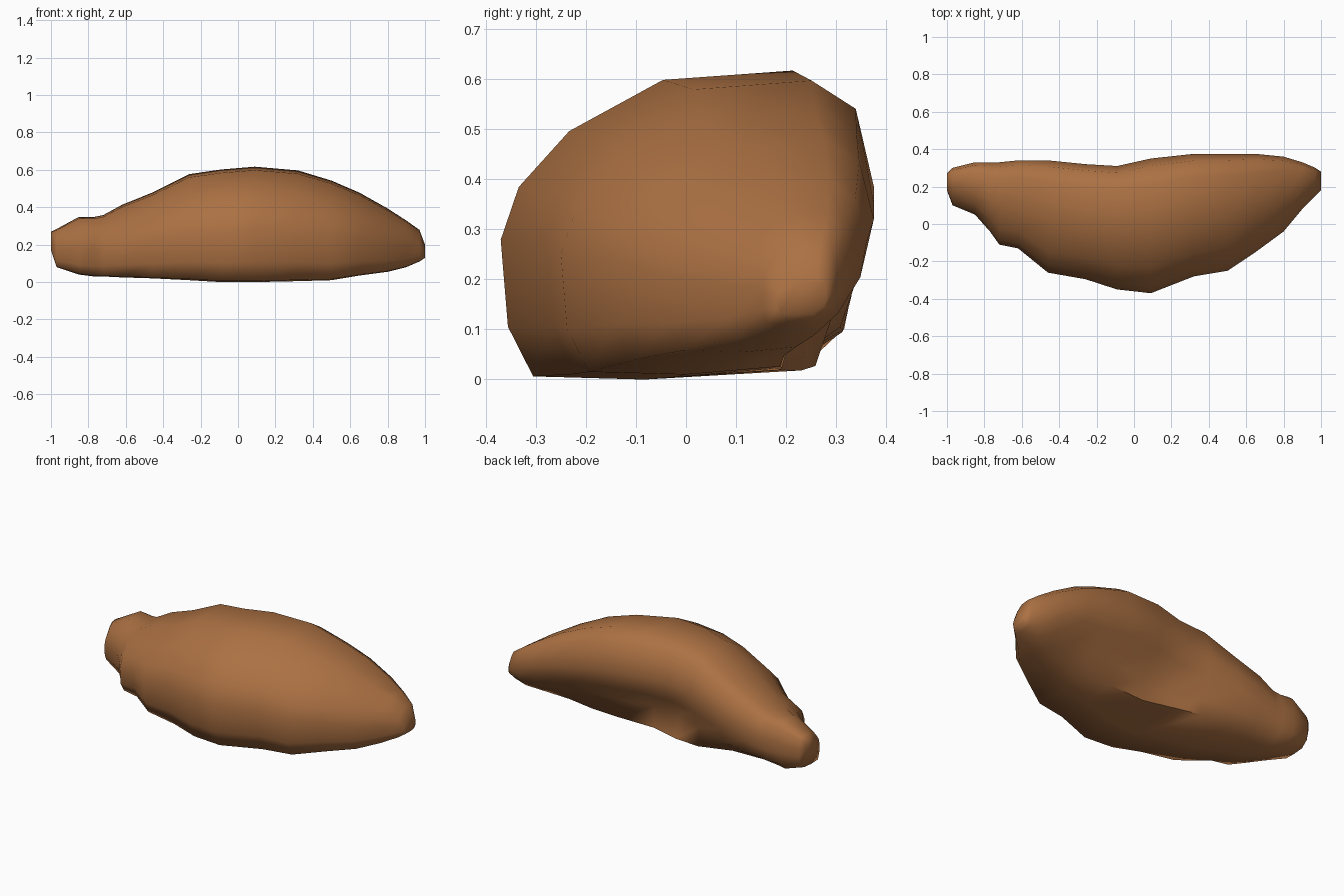
import bpy
import bmesh
from mathutils import Vector

cube = bpy.data.objects.get("Cube")
if cube:
    bpy.data.objects.remove(cube, do_unlink=True)

# Golden brown crust
crust = bpy.data.materials.new("baked_brown")
crust.use_nodes = True
colour = (0.41, 0.165, 0.056, 1)
crust.diffuse_color = colour
bsdf = crust.node_tree.nodes["Principled BSDF"]
bsdf.inputs["Base Color"].default_value = colour
bsdf.inputs["Roughness"].default_value = 0.8

# Cross-section shared by every slice: (front to back, bottom to top), from 0 to 1
UPPER = [(.02, .17), (0, .45), (.05, .62), (.19, .8), (.45, .965),
         (.81, .995), (.945, .9), (1, .64)]
FULL_BACK = [(1, .42), (.95, .2)]
HOLLOW_BACK = [(.95, .45), (.77, .24)]
BASE = [(.4, 0), (.09, .01)]
LIP_HEIGHT = .03

# Slices: x, front y, back y, bottom z, top z, hollowness of the back, lower lip
SLICES = [
    (-1, .18, .27, .17, .27, 0, .75),
    (-.97, .1, .3, .08, .285, 0, .75),
    (-.85, .05, .33, .04, .35, 0, .75),
    (-.77, -.04, .33, .03, .35, 0, .72),
    (-.72, -.11, .33, .03, .36, 0, .72),
    (-.62, -.13, .34, .025, .415, .1, .72),
    (-.46, -.26, .34, .02, .48, .2, .78),
    (-.26, -.295, .32, .01, .58, .4, .9),
    (-.09, -.35, .31, 0, .605, .8, .88),
    (.09, -.37, .35, 0, .62, 1, .77),
    (.32, -.28, .375, .005, .6, 1, .72),
    (.5, -.25, .375, .01, .545, 1, .7),
    (.65, -.15, .375, .035, .48, .9, .66),
    (.8, -.04, .36, .055, .395, .6, .65),
    (.9, .08, .33, .08, .33, .3, .7),
    (.97, .15, .3, .11, .28, 0, .75),
    (1, .18, .28, .13, .2, 0, .75),
]


def section(x, front, back, low, high, hollow, lip):
    """Fit the shared cross-section into one slice."""
    lower = [Vector(a).lerp(Vector(b), hollow)
             for a, b in zip(FULL_BACK, HOLLOW_BACK)]
    return [Vector((x, front + p * (back - front), low + q * (high - low)))
            for p, q in UPPER + lower + [(lip, LIP_HEIGHT)] + BASE]


# Loft the crescent body through the slices
bm = bmesh.new()
rings = [[bm.verts.new(p) for p in section(*s)] for s in SLICES]
for left, right in zip(rings, rings[1:]):
    for i in range(len(left)):
        j = (i + 1) % len(left)
        bm.faces.new((left[i], left[j], right[j], right[i]))
for end in (rings[0], rings[-1]):
    bm.faces.new(end)
bmesh.ops.recalc_face_normals(bm, faces=bm.faces)

mesh = bpy.data.meshes.new("crescent_pastry")
bm.to_mesh(mesh)
bm.free()
mesh.materials.append(crust)
pastry = bpy.data.objects.new("crescent_pastry", mesh)
bpy.context.collection.objects.link(pastry)

# Soft crust shading
bpy.ops.object.select_all(action="DESELECT")
pastry.select_set(True)
bpy.context.view_layer.objects.active = pastry
bpy.ops.object.shade_smooth_by_angle(angle=1.2)
